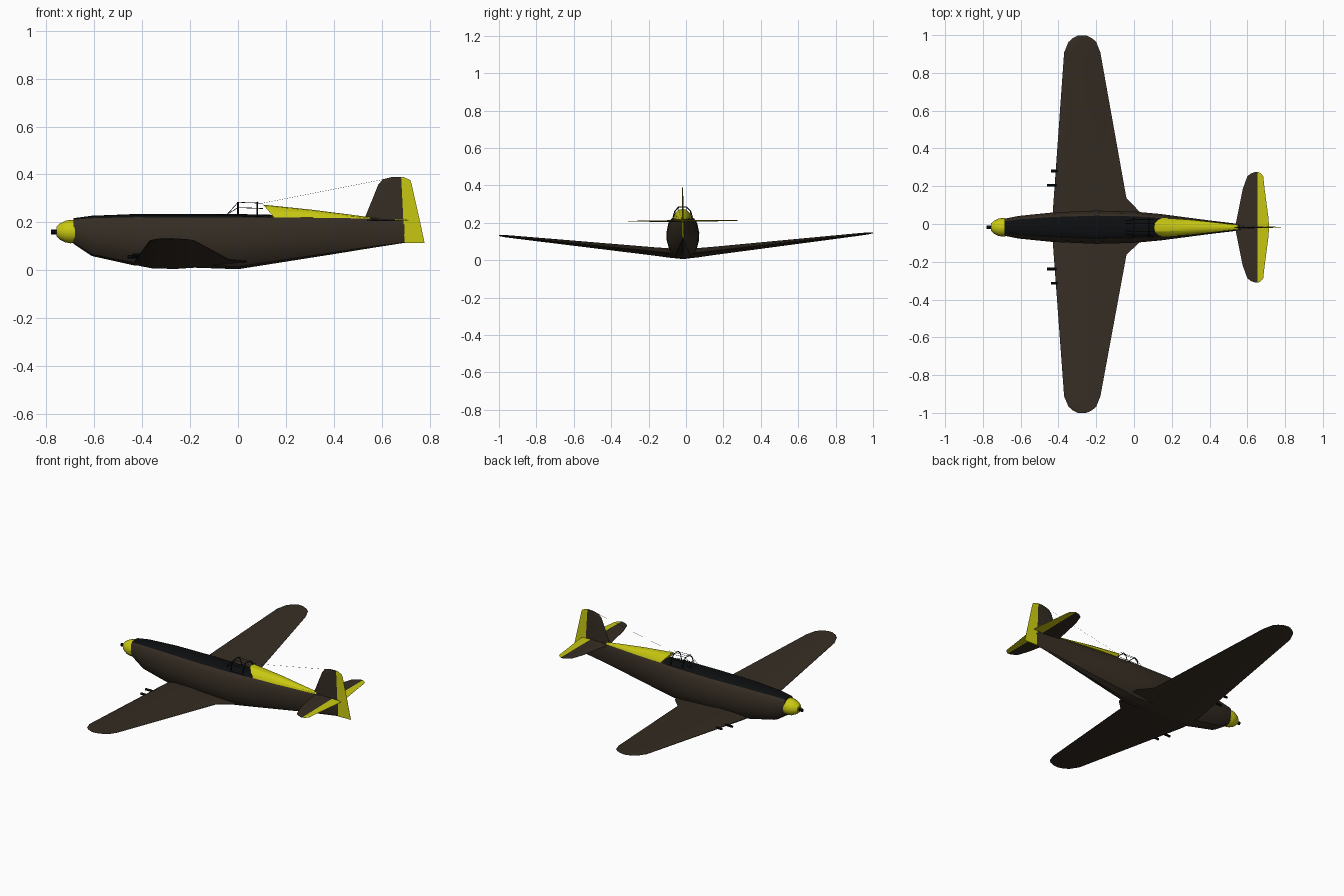
import bpy, bmesh, math
from mathutils import Vector

cube = bpy.data.objects.get("Cube")
if cube:
    bpy.data.objects.remove(cube)

ROLL = 0.007          # the airframe sits with a very slight bank
CENTRE_Y = -0.016


def material(name, rgb):
    m = bpy.data.materials.new(name)
    m.use_nodes = True
    m.diffuse_color = (*rgb, 1)
    bsdf = next(n for n in m.node_tree.nodes if n.type == 'BSDF_PRINCIPLED')
    bsdf.inputs["Base Color"].default_value = (*rgb, 1)
    bsdf.inputs["Roughness"].default_value = 0.8
    return m


BROWN = material("dark brown", (0.036, 0.026, 0.017))
YELLOW = material("yellow", (0.58, 0.58, 0.006))
BLACK = material("black", (0.004, 0.0045, 0.005))


def place(ob, mats):
    for m in mats:
        ob.data.materials.append(m)
    bpy.context.collection.objects.link(ob)
    ob.location.y = CENTRE_Y
    ob.rotation_euler.x = ROLL
    return ob


def loft(name, rings, mats, rule=None, angle=30):
    """Skin closed rings of equal length and cap both ends."""
    bm = bmesh.new()
    loops = [[bm.verts.new(p) for p in ring] for ring in rings]
    n = len(loops[0])
    for a, b in zip(loops, loops[1:]):
        for i in range(n):
            j = (i + 1) % n
            bm.faces.new((a[i], a[j], b[j], b[i]))
    bm.faces.new(loops[0])
    bm.faces.new(loops[-1])
    bmesh.ops.recalc_face_normals(bm, faces=bm.faces)
    if rule:
        for f in bm.faces:
            f.material_index = rule(f.calc_center_median(), f.normal)
    me = bpy.data.meshes.new(name)
    bm.to_mesh(me)
    bm.free()
    ob = place(bpy.data.objects.new(name, me), mats)
    bpy.ops.object.select_all(action='DESELECT')
    ob.select_set(True)
    bpy.context.view_layer.objects.active = ob
    bpy.ops.object.shade_smooth_by_angle(angle=math.radians(angle))
    return ob


def foil(x0, x1, thick, shape):
    """Symmetric chord section as (x, offset) pairs."""
    up = [(x0 + (x1 - x0) * f, thick * t / 2) for f, t in shape]
    return up + [(x, -o) for x, o in reversed(up)]


def turned(name, profile, y, z, mat, sides=16):
    """Round part about a lengthwise axis from (x, radius) pairs."""
    steps = [math.tau * i / sides for i in range(sides)]
    rings = [[(x, y + r * math.cos(a), z + r * math.sin(a)) for a in steps] for x, r in profile]
    return loft(name, rings, [mat])


def bars(name, paths, radius):
    cu = bpy.data.curves.new(name, 'CURVE')
    cu.dimensions = '3D'
    cu.bevel_depth = radius
    cu.bevel_resolution = 0
    cu.use_fill_caps = True
    for path in paths:
        s = cu.splines.new('POLY')
        s.points.add(len(path) - 1)
        for p, co in zip(s.points, path):
            p.co = (*co, 1)
    return place(bpy.data.objects.new(name, cu), [BLACK])


WING_SHAPE = [(0, .1), (.04, .5), (.15, .9), (.35, 1), (.7, .55), (1, .06)]
FIXED_SHAPE = [(0, .15), (.15, .7), (.5, 1), (1, .8)]
MOVING_SHAPE = [(0, .8), (1, .1)]

# Fuselage, with a dark anti-glare top ahead of the spine
half = [(0, 1), (.28, .995), (.52, .98), (.7, .94), (.88, .83), (1, .6),
        (.98, .42), (.83, .2), (.5, .05), (0, 0)]
outline = half + [(-u, v) for u, v in reversed(half[1:-1])]
stations = [(-.685, .11, .218, .045), (-.61, .06, .228, .06), (-.43, .02, .235, .078),
            (-.2, .012, .235, .088), (0, .005, .235, .083), (.14, .027, .232, .07),
            (.4, .068, .225, .036), (.56, .094, .22, .017), (.695, .115, .205, .005)]
loft("fuselage",
     [[(x, u * w, zb + v * (zt - zb)) for u, v in outline] for x, zb, zt, w in stations],
     [BROWN, BLACK],
     lambda c, n: int(c.x < .1 and n.z > .8 and c.z > .15))

# Spinner and nose cannon
turned("spinner", [(-.68, .048), (-.70, .049), (-.72, .045), (-.742, .034), (-.757, .02)],
       0, .162, YELLOW)
turned("nose_cannon", [(-.78, .01), (-.75, .01)], 0, .16, BLACK, 10)

# Yellow spine behind the cockpit
arch = [(-1, 0), (-.85, .5), (-.45, .9), (0, 1), (.45, .9), (.85, .5), (1, 0)]
spine = [(.15, .05, .222, .274), (.3, .04, .22, .254), (.45, .024, .218, .235), (.55, .012, .216, .222)]
loft("rear_spine",
     [[(x - (.045 * v if x < .2 else 0), u * w, z0 + v * (z1 - z0)) for u, v in arch]
      for x, w, z0, z1 in spine], [YELLOW])

# Open canopy framing
hoop = [(-.052, .228), (-.042, .262), (-.022, .284), (.022, .284), (.042, .262), (.052, .228)]
bars("canopy_hoops", [[(x, y, z) for y, z in hoop] for x in (0, .08)], .0032)
rails = [[(0, y, z), (.105, y, z - .004)] for y, z in hoop]
screen = [[(-.045, y * .8, .234), (0, y, z)] for y, z in hoop[1:-1]]
bars("canopy_rails", rails + screen, .0012)

# Radio wire from canopy to fin
bars("radio_wire", [[(.1, 0, .28), (.61, 0, .38)]], .0004)

# Wings and wing guns
wing = [(0, -.43, .05, .05), (.08, -.43, .03, .05), (.15, -.425, -.04, .045),
        (.91, -.37, -.178, .015), (.965, -.347, -.2, .012), (.985, -.325, -.222, .009),
        (1, -.295, -.255, .004)]
for side, word, span in ((1, "left", 1.016), (-1, "right", .984)):
    loft(word + "_wing",
         [[(x, side * y * span, .031 + .108 * y + o) for x, o in foil(a, b, t, WING_SHAPE)]
          for y, a, b, t in wing], [BROWN])
    for part, y, tip in (("inner", .222, -.46), ("outer", .297, -.44)):
        turned(f"{word}_{part}_gun", [(tip, .007), (-.40, .007)], side * y, .034 + .108 * y, BLACK, 8)

# Tailplanes and elevators
HINGE = .655
tail = [(0, .535, .715), (.05, .545, .712), (.2, .575, .692), (.27, .6, .684),
        (.285, .62, .672), (.292, .64, .66)]
for side, word in ((1, "left"), (-1, "right")):
    for part, mat, shape in (("tailplane", BROWN, FIXED_SHAPE), ("elevator", YELLOW, MOVING_SHAPE)):
        rings = []
        for y, a, b in tail:
            ends = (a, HINGE) if part == "tailplane" else (HINGE, b)
            rings.append([(x, side * y, .21 + o) for x, o in foil(*ends, .01 - .02 * y, shape)])
        loft(f"{word}_{part}", rings, [mat])

# Fin and rudder
fin = [(.2, .53, .69), (.222, .53, .689), (.36, .586, .682), (.38, .605, .681), (.389, .64, .68)]
rudder = [(.115, .695, .778), (.2, .69, .76), (.36, .682, .724), (.377, .681, .718), (.389, .68, .69)]
for name, rows, mat, shape in (("fin", fin, BROWN, FIXED_SHAPE), ("rudder", rudder, YELLOW, MOVING_SHAPE)):
    loft(name, [[(x, o, z) for x, o in foil(a, b, .016 - .025 * z, shape)] for z, a, b in rows], [mat])
